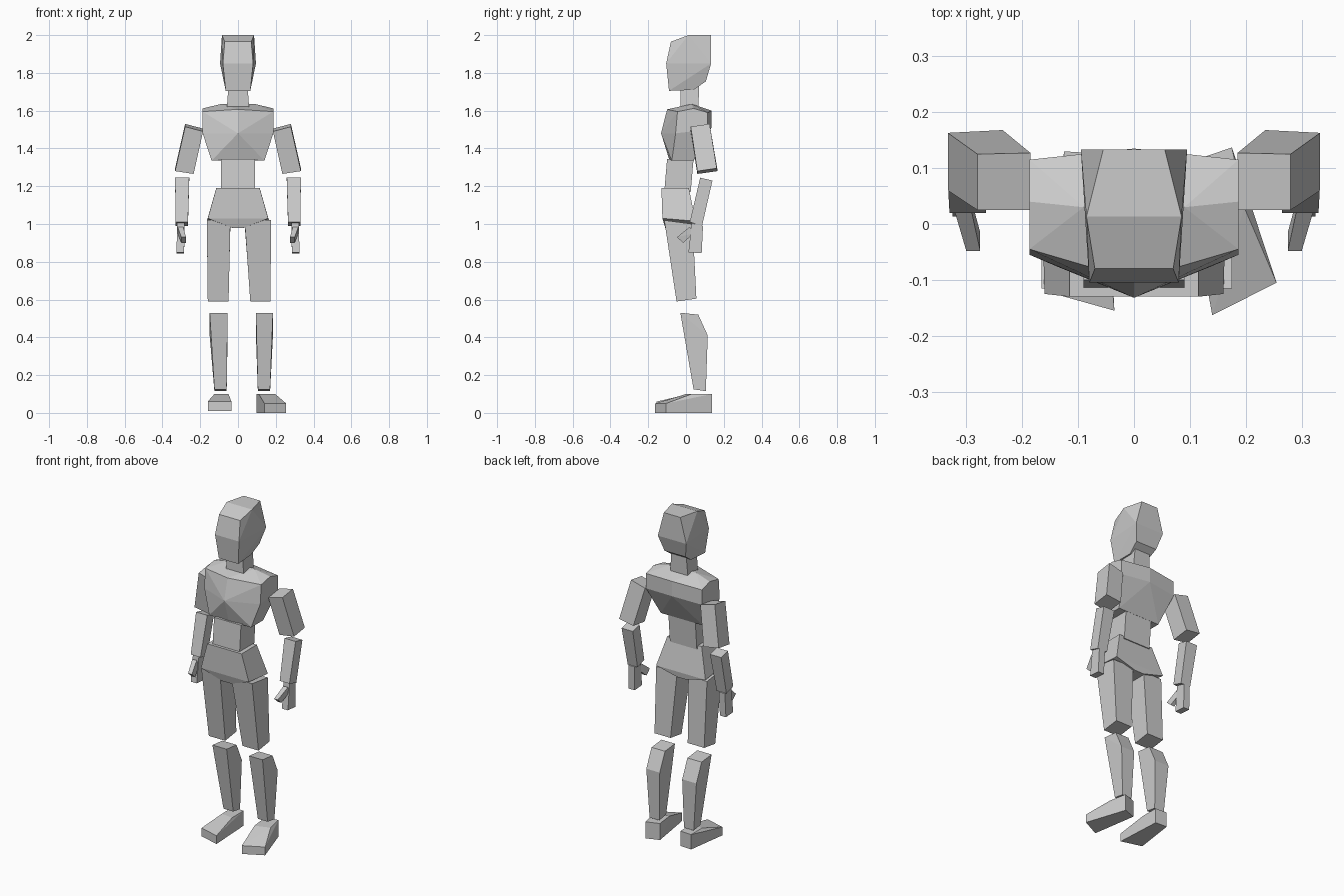
import bpy, bmesh, math

# One plain grey for the whole mannequin
grey = bpy.data.materials.new("plain_grey")
grey.diffuse_color = (0.6, 0.6, 0.6, 1)


def hull(name, points, mirror=False):
    """Flat-faceted convex block wrapped around cross-section corners."""
    for side in ((1, -1) if mirror else (1,)):
        bm = bmesh.new()
        for x, y, z in points:
            bm.verts.new((side * x, y, z))
        bmesh.ops.convex_hull(bm, input=bm.verts[:])
        bmesh.ops.dissolve_limit(bm, angle_limit=math.radians(3),
                                 verts=bm.verts[:], edges=bm.edges[:])
        bmesh.ops.recalc_face_normals(bm, faces=bm.faces[:])
        label = name if not mirror else ("left_" if side > 0 else "right_") + name
        mesh = bpy.data.meshes.new(label)
        bm.to_mesh(mesh)
        bm.free()
        mesh.materials.append(grey)
        bpy.context.collection.objects.link(bpy.data.objects.new(label, mesh))


def rect(x0, x1, y0, y1, zf, zb=None):
    """Four corners of a section; zf is the front height, zb the back height."""
    zb = zf if zb is None else zb
    return [(x0, y0, zf), (x1, y0, zf), (x1, y1, zb), (x0, y1, zb)]


def pairs(*stations):
    """Symmetric points from (half width, y, z) stations."""
    return [(s * w, y, z) for w, y, z in stations for s in (-1, 1)]


# Head and neck
hull("head", pairs((.065, -.09, 1.705), (.06, .04, 1.71), (.07, .105, 1.755),
                   (.08, -.105, 1.85), (.095, .133, 1.85),
                   (.07, -.08, 1.965), (.085, .013, 2), (.055, .133, 2)))
hull("neck", rect(-.06, .06, -.03, .065, 1.60) + rect(-.05, .05, -.03, .07, 1.74))

# Chest with a central front ridge and a sloped shoulder line
hull("chest", pairs((.187, -.045, 1.595), (.187, .04, 1.612), (.187, .115, 1.59),
                    (.09, .03, 1.635), (.187, -.055, 1.48), (.187, .115, 1.50),
                    (.14, -.075, 1.335), (.14, .04, 1.335))
     + [(0, -.10, 1.607), (0, -.132, 1.48), (0, -.09, 1.345),
        (0, .135, 1.60), (0, .135, 1.51)])

# Waist and pelvis
hull("waist", rect(-.09, .09, -.115, .025, 1.17) + rect(-.09, .09, -.1, .04, 1.345))
hull("pelvis", pairs((.115, -.13, 1.19), (.115, .015, 1.19),
                     (.16, -.125, 1.03), (.165, .05, 1.015),
                     (.03, -.11, .98), (.03, .045, .98)))

# Arms
hull("upper_arm", [(.28, .025, 1.515), (.28, .125, 1.53),
                   (.185, .025, 1.49), (.185, .127, 1.505),
                   (.333, .06, 1.28), (.333, .163, 1.295),
                   (.235, .06, 1.265), (.235, .168, 1.28)], True)
hull("forearm", rect(.258, .333, .075, .14, 1.245, 1.23)
     + rect(.265, .33, .02, .085, 1.01, .99), True)
hull("hand", rect(.283, .323, .03, .09, 1.005, .99)
     + rect(.285, .325, .013, .083, .85, .845), True)
hull("thumb", [(.29, .02, .985), (.32, .02, .985), (.29, .04, .95), (.32, .04, .95),
               (.275, -.048, .93), (.3, -.048, .93),
               (.275, -.015, .90), (.3, -.015, .90)], True)

# Legs, posed slightly differently on each side
legs = {
    "right": ((-.165, -.04), (-.16, -.05), (-.15, -.055), (-.125, -.06)),
    "left": ((.035, .175), (.065, .172), (.095, .185), (.105, .17)),
}
for side, (hip, knee, shin_top, ankle) in legs.items():
    hull(side + "_thigh", rect(*hip, -.115, .035, 1.02, 1.0)
         + rect(*knee, -.05, .055, .59, .605))
    hull(side + "_shin", rect(*shin_top, -.03, .065, .53, .52)
         + rect(*shin_top, .04, .115, .41) [2:]
         + rect(*ankle, .04, .105, .125, .115))

# Feet turned outward: heel block with a wedge running to the toes
feet = {
    "right": ([(-.16, -.12), (-.035, -.155), (-.05, .125), (-.125, .13)],
              [(-.125, .025), (-.05, .015)], .01),
    "left": ([(.255, -.105), (.14, -.163), (.097, .11), (.175, .137)],
             [(.197, .03), (.11, .0)], 0),
}
for side, (sole, instep, z) in feet.items():
    toes, heel = sole[:2], sole[2:]
    hull(side + "_foot", [(x, y, z) for x, y in sole]
         + [(x, y, z + .05) for x, y in toes]
         + [(x, y, .10) for x, y in heel + instep])
